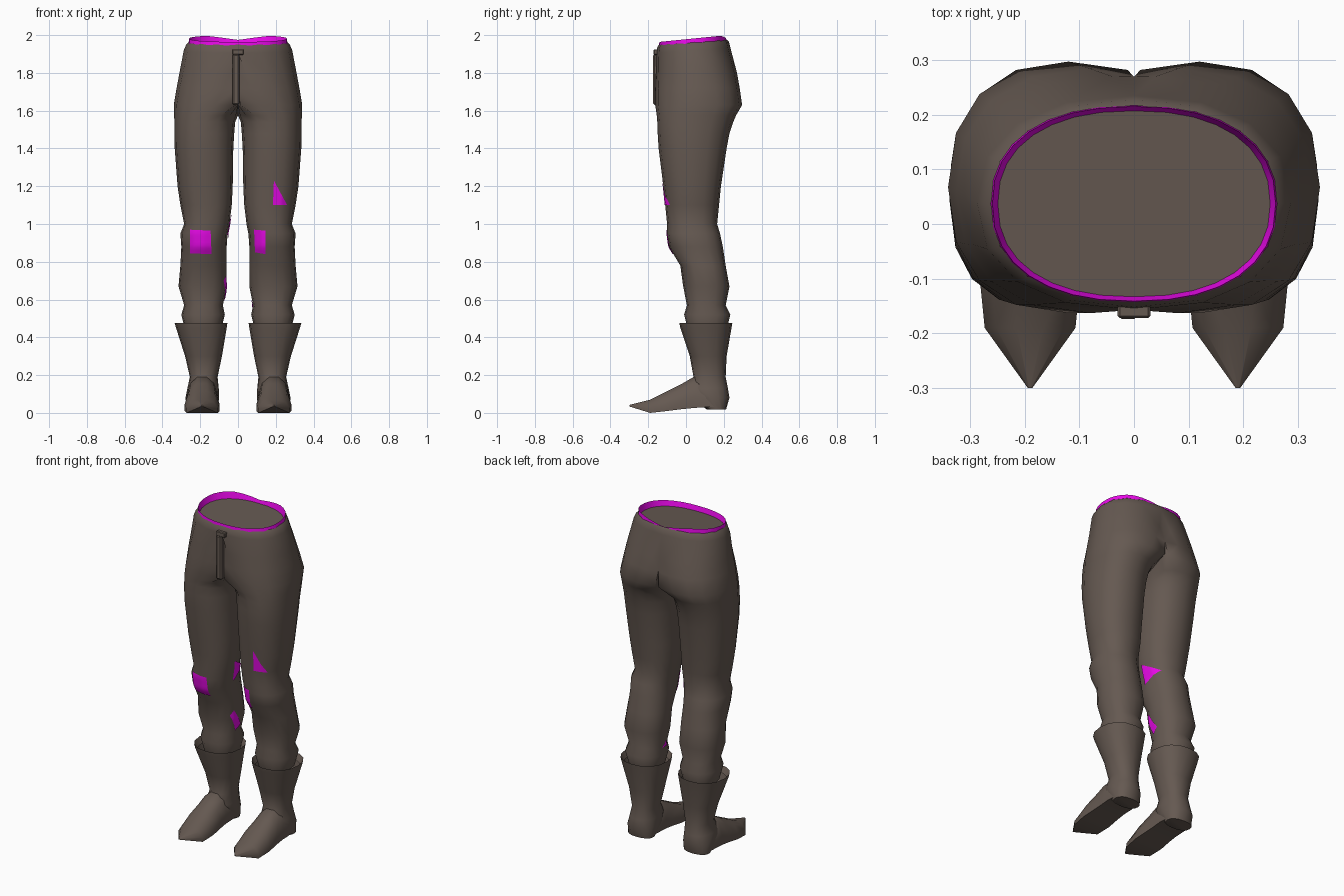
import bpy, bmesh, math
from mathutils import Vector
from mathutils.bvhtree import BVHTree

cube = bpy.data.objects.get("Cube")
if cube:
    bpy.data.objects.remove(cube)


def material(name, rgb):
    m = bpy.data.materials.new(name)
    m.use_nodes = True
    m.diffuse_color = (*rgb, 1)
    bsdf = m.node_tree.nodes["Principled BSDF"]
    bsdf.inputs["Base Color"].default_value = (*rgb, 1)
    bsdf.inputs["Roughness"].default_value = 0.8
    return m


BROWN = material("dark brown cloth", (0.13, 0.10, 0.083))
MAGENTA = material("magenta lining", (0.85, 0.003, 0.85))
SIDES = 16


def finish(bm, name, mats, angle=50):
    me = bpy.data.meshes.new(name)
    bm.to_mesh(me)
    ob = bpy.data.objects.new(name, me)
    bpy.context.collection.objects.link(ob)
    for m in mats:
        me.materials.append(m)
    bpy.ops.object.select_all(action='DESELECT')
    ob.select_set(True)
    bpy.context.view_layer.objects.active = ob
    bpy.ops.object.shade_smooth_by_angle(angle=math.radians(angle))
    return ob


def soft(v):
    return math.copysign(abs(v) ** 0.87, v)


def ring(z, cx, inner, outer, front, back, side=1):
    """Rounded section of one leg; anything past the middle line is clamped to it."""
    pts = []
    for i in range(SIDES):
        t = 2 * math.pi * i / SIDES
        c, s = soft(math.cos(t)), soft(math.sin(t))
        x = max(cx + c * (outer - cx if c > 0 else cx - inner), 0)
        y = (front + back) / 2 + s * (back - front) / 2
        tilt = 0.07 * (y - 0.04) if z > 1.9 else 0
        pts.append(Vector((side * x, y, z + tilt)))
    return pts


def add_loft(bm, rings, cap_start=False, cap_end=False):
    rows = [[bm.verts.new(p) for p in r] for r in rings]
    n = len(rows[0])
    for a, b in zip(rows, rows[1:]):
        for i in range(n):
            j = (i + 1) % n
            bm.faces.new((a[i], a[j], b[j], b[i]))
    if cap_start:
        bm.faces.new(rows[0])
    if cap_end:
        return bm.faces.new(rows[-1])


# Trousers: z, centre, inner, outer, front, back
LEG = [
    (1.962, 0, 0, .262, -.143, .217), (1.95, 0, 0, .274, -.152, .228),
    (1.92, 0, 0, .287, -.157, .235), (1.80, .04, -.10, .31, -.16, .27),
    (1.72, .08, -.13, .325, -.163, .284), (1.63, .12, -.13, .34, -.163, .297),
    (1.575, .16, 0, .338, -.155, .265), (1.54, .175, .015, .337, -.152, .25),
    (1.48, .18, .02, .337, -.15, .23), (1.4, .18, .025, .335, -.145, .215),
    (1.2, .175, .028, .32, -.12, .185), (1.1, .17, .033, .305, -.11, .175),
    (1.0, .17, .045, .285, -.10, .165), (.95, .18, .055, .305, -.10, .18),
    (.88, .18, .06, .30, -.09, .195), (.78, .18, .06, .305, -.03, .21),
    (.67, .185, .06, .315, -.015, .23), (.57, .183, .08, .285, .005, .21),
    (.52, .185, .07, .30, -.01, .235), (.44, .185, .09, .28, .01, .215),
]
bm = bmesh.new()
for side in (1, -1):
    add_loft(bm, [ring(*row, side) for row in LEG])
wall = [f for f in bm.faces if all(abs(v.co.x) < 1e-4 for v in f.verts)]
bmesh.ops.delete(bm, geom=wall, context='FACES')
bmesh.ops.remove_doubles(bm, verts=bm.verts, dist=0.0005)
bmesh.ops.recalc_face_normals(bm, faces=bm.faces)
surface = BVHTree.FromBMesh(bm)
finish(bm, "trousers", [BROWN], 60)


# Waist lining with the closed inside
def waist_ring(rx, ry, height):
    pts = []
    for i in range(32):
        t = 2 * math.pi * i / 32
        x, y = rx * soft(math.cos(t)), 0.037 + ry * soft(math.sin(t))
        pts.append(Vector((x, y, height(x, y))))
    return pts


def lining_top(x, y):
    dip = 0.025 * max(0, 1 - abs(x) / 0.17) if y > 0 else 0
    return 1.982 + 0.1 * (y - 0.04) - dip


def lining_base(x, y):
    return 1.945 + 0.07 * (y - 0.04)


bm = bmesh.new()
inside = add_loft(bm, [waist_ring(.263, .181, lining_base), waist_ring(.259, .178, lining_top),
                       waist_ring(.249, .170, lining_base)], cap_end=True)
inside.material_index = 1
bmesh.ops.recalc_face_normals(bm, faces=bm.faces)
if inside.normal.z < 0:
    bmesh.ops.reverse_faces(bm, faces=bm.faces)
finish(bm, "waist_lining", [MAGENTA, BROWN], 40)


# Fly flap and waist button
def box(name, lo, hi, bevel):
    bm = bmesh.new()
    bmesh.ops.create_cube(bm, size=1)
    lo, hi = Vector(lo), Vector(hi)
    for v in bm.verts:
        v.co = (lo + hi) / 2 + v.co * (hi - lo)
    bmesh.ops.bevel(bm, geom=bm.edges, offset=bevel, segments=1, affect='EDGES')
    finish(bm, name, [BROWN], 30)


box("fly_flap", (-.03, -.174, 1.63), (.008, -.13, 1.90), .008)
box("waist_button", (-.03, -.172, 1.895), (.03, -.14, 1.925), .004)


# Boots: flared shaft and pointed foot
SHAFT = [
    (.44, .195, .075, .315, -.015, .225), (.475, .195, .056, .335, -.035, .245),
    (.45, .194, .06, .328, -.03, .241), (.3, .183, .085, .28, .02, .215),
    (.19, .18, .108, .255, .04, .21), (.13, .187, .102, .268, .01, .222),
    (.08, .19, .10, .278, .03, .23), (.018, .19, .108, .27, .11, .212),
]
# y, half width, sole height, instep height
FOOT = [
    (.16, .08, .03, .15), (.10, .085, .03, .18), (.04, .083, .026, .19),
    (-.02, .086, .02, .155), (-.10, .092, .01, .115), (-.19, .083, 0, .07),
    (-.30, .004, .034, .042),
]
PROFILE = [(-1, 0), (-1, .35), (-.75, .8), (-.3, 1), (.3, 1), (.75, .8), (1, .35), (1, 0)]
for side, label in ((1, "left"), (-1, "right")):
    bm = bmesh.new()
    add_loft(bm, [ring(*row, side) for row in SHAFT], cap_end=True)
    add_loft(bm, [[Vector((side * (.19 + hw * u), y, z0 + (z1 - z0) * w)) for u, w in PROFILE]
                  for y, hw, z0, z1 in FOOT], True, True)
    bmesh.ops.recalc_face_normals(bm, faces=bm.faces)
    finish(bm, label + "_boot", [BROWN], 45)


# Torn patches: four corners draped on the cloth along a direction
def patch(name, corners, direction):
    d = Vector(direction)
    a, b, c, e = [Vector(p) for p in corners]
    steps = 8
    bm = bmesh.new()
    grid = []
    for i in range(steps + 1):
        row = []
        for j in range(steps + 1):
            p = a.lerp(b, i / steps).lerp(e.lerp(c, i / steps), j / steps)
            start = Vector((p.x, -1, p.y)) if d.y else Vector((0, p.x, p.y))
            hit = surface.ray_cast(start, d)[0]
            row.append(bm.verts.new((hit or start) - d * 0.005))
        grid.append(row)
    for i in range(steps):
        for j in range(steps):
            bm.faces.new((grid[i][j], grid[i + 1][j], grid[i + 1][j + 1], grid[i][j + 1]))
    bmesh.ops.remove_doubles(bm, verts=bm.verts, dist=0.0003)
    bm.normal_update()
    if sum((f.normal.dot(d) for f in bm.faces)) > 0:
        bmesh.ops.reverse_faces(bm, faces=bm.faces)
    finish(bm, name, [MAGENTA])


FRONT, TO_RIGHT, TO_LEFT = (0, 1, 0), (-1, 0, 0), (1, 0, 0)
patch("right_knee_patch", [(-.255, .845), (-.14, .84), (-.145, .965), (-.255, .97)], FRONT)
patch("left_knee_patch", [(.09, .85), (.145, .84), (.145, .965), (.085, .97)], FRONT)
patch("left_thigh_patch", [(.185, 1.10), (.26, 1.10), (.19, 1.23), (.19, 1.23)], FRONT)
patch("right_inner_knee_patch", [(.03, .92), (.14, .98), (.14, .98), (.02, 1.05)], TO_RIGHT)
patch("right_inner_shin_patch", [(.08, .59), (.12, .62), (.05, .73), (.03, .70)], TO_RIGHT)
patch("left_inner_shin_patch", [(.07, .56), (.12, .56), (.09, .60), (.09, .60)], TO_LEFT)
